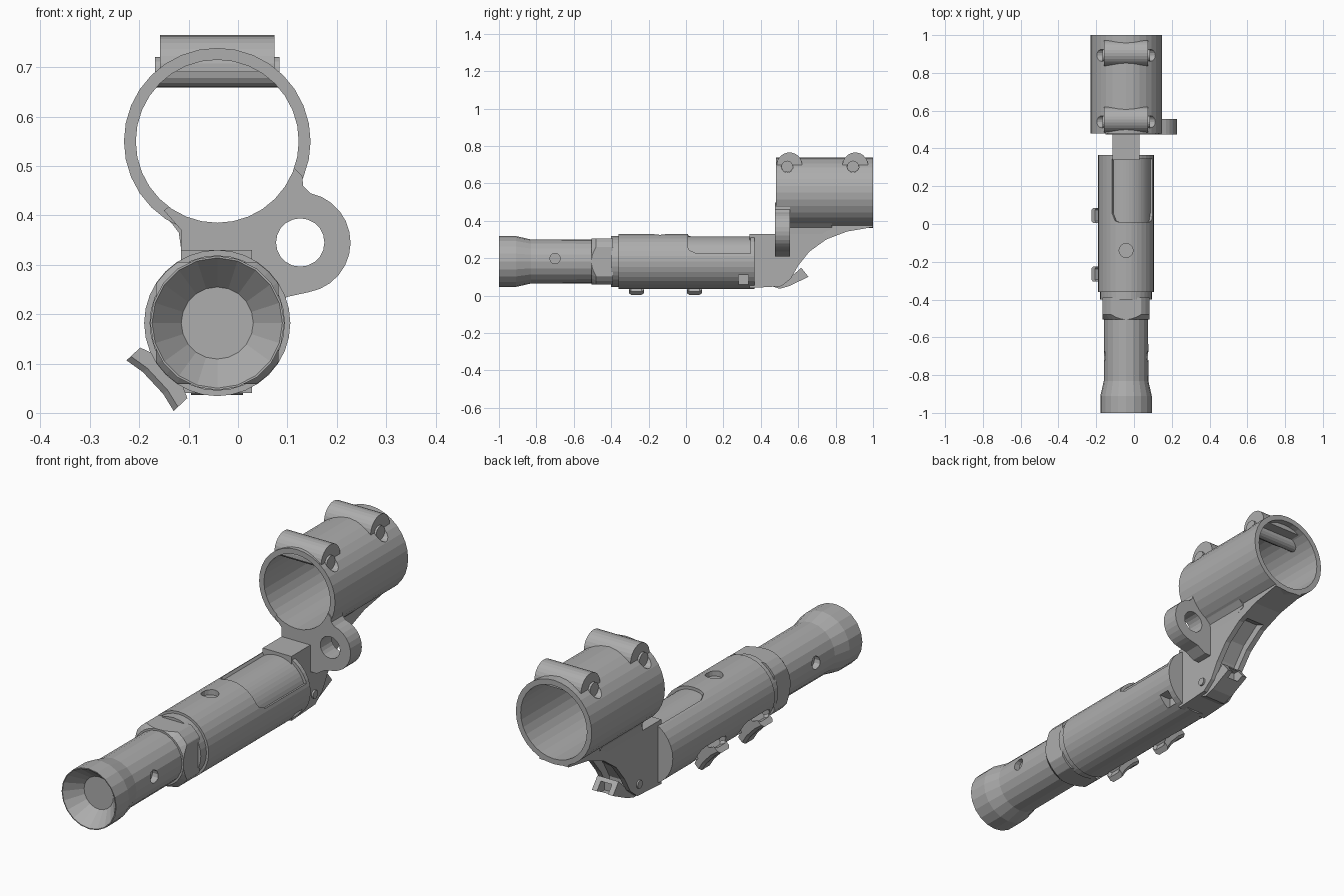
import bpy, bmesh
from math import sin, cos, pi, radians, sqrt

if "Cube" in bpy.data.objects:
    bpy.data.objects.remove(bpy.data.objects["Cube"], do_unlink=True)

metal = bpy.data.materials.new("grey_metal")
metal.use_nodes = True
GREY = (0.42, 0.42, 0.42, 1)
metal.diffuse_color = GREY
next(n for n in metal.node_tree.nodes if n.type == 'BSDF_PRINCIPLED').inputs["Base Color"].default_value = GREY

CX, TUBE_Z, RING_Z = -0.042, 0.182, 0.55


def finish(name, bm):
    bmesh.ops.recalc_face_normals(bm, faces=bm.faces)
    mesh = bpy.data.meshes.new(name)
    bm.to_mesh(mesh)
    bm.free()
    mesh.materials.append(metal)
    obj = bpy.data.objects.new(name, mesh)
    bpy.context.collection.objects.link(obj)
    return obj


def loft(name, loops):
    """Skin a list of equal closed loops and cap both ends."""
    bm = bmesh.new()
    rows = [[bm.verts.new(p) for p in loop] for loop in loops]
    n = len(rows[0])
    for a, b in zip(rows, rows[1:]):
        for i in range(n):
            j = (i + 1) % n
            bm.faces.new((a[i], a[j], b[j], b[i]))
    bm.faces.new(rows[0])
    bm.faces.new(rows[-1])
    return finish(name, bm)


def prism(name, pts, axis, a, b):
    """Extrude an outline: axis x takes (y, z), y takes (x, z), z takes (x, y)."""
    place = {'x': lambda p, t: (t, p[0], p[1]),
             'y': lambda p, t: (p[0], t, p[1]),
             'z': lambda p, t: (p[0], p[1], t)}[axis]
    return loft(name, [[place(p, t) for p in pts] for t in (a, b)])


def arc(cx, cy, r, a0, a1, n):
    return [(cx + r * cos(radians(a0 + (a1 - a0) * i / n)),
             cy + r * sin(radians(a0 + (a1 - a0) * i / n))) for i in range(n + 1)]


def disc(cx, cy, r, n):
    return arc(cx, cy, r, 0, 360, n)[:-1]


def rect(x0, y0, x1, y1):
    return [(x0, y0), (x1, y0), (x1, y1), (x0, y1)]


def lathe(name, profile, n):
    """Turn (radius, y) pairs around the lower tube axis."""
    return loft(name, [[(x, y, z) for x, z in disc(CX, TUBE_Z, r, n)] for r, y in profile])


def boolean(obj, cutter, op='DIFFERENCE', keep=False):
    mod = obj.modifiers.new("cut", 'BOOLEAN')
    mod.object, mod.operation, mod.solver = cutter, op, 'EXACT'
    bpy.context.view_layer.objects.active = obj
    bpy.ops.object.modifier_apply(modifier=mod.name)
    if not keep:
        bpy.data.objects.remove(cutter, do_unlink=True)


def wrapped_slot(a0, a1, y0, y1, corner, r0, r1, round_far):
    """Rounded recess cutter wrapped around the tube."""
    loops, steps = [], 14
    for i in range(steps + 1):
        t = i / steps
        arc_pos = min(t, 1 - t) * radians(a1 - a0) * r1
        d = max(0, corner - arc_pos)
        dip = corner - sqrt(max(0, corner * corner - d * d))
        ya, yb = y0 + dip, y1 - (dip if round_far else 0)
        if yb - ya < 0.004:
            yb = ya + 0.004
        a = radians(a0 + (a1 - a0) * t)
        loops.append([(CX + r * cos(a), y, TUBE_Z + r * sin(a))
                      for r, y in ((r0, ya), (r1, ya), (r1, yb), (r0, yb))])
    return loft("slot_cutter", loops)


# Flared nozzle with a shallow funnel and cross holes
nozzle = lathe("nozzle", [(0.073, -0.93), (0.132, -1), (0.136, -1), (0.136, -0.91),
                          (0.118, -0.83), (0.117, -0.48)], 20)
for a, b in ((-0.3, -0.13), (0.045, 0.3)):
    boolean(nozzle, prism("hole_cutter", disc(-0.7, 0.198, 0.028, 12), 'x', a, b))

# Collar with four wrench flats
flats = lathe("wrench_flats", [(0.125, -0.505), (0.147, -0.48), (0.147, -0.39)], 32)
h = 0.124
boolean(flats, prism("flat_cutter", rect(CX - h, TUBE_Z - h, CX + h, TUBE_Z + h), 'y', -0.6, -0.3),
        'INTERSECT')
lathe("collar", [(0.137, -0.4), (0.137, -0.35)], 32)

# Main barrel with wrapped window, top hole and latch slots
barrel = lathe("barrel", [(0.148, -0.36), (0.148, 0.365)], 32)
boolean(barrel, wrapped_slot(17, 120, 0.01, 0.345, 0.045, 0.134, 0.17, False))
boolean(barrel, prism("hole_cutter", disc(CX, -0.14, 0.037, 16), 'z', 0.305, 0.4))
boolean(barrel, prism("notch_cutter", rect(0.28, 0.06, 0.335, 0.11), 'x', 0.03, 0.2))
for y in (0.045, -0.265):
    boolean(barrel, wrapped_slot(196, 238, y - 0.08, y + 0.12, 0.035, 0.125, 0.17, True))

# Two slide buttons in the latch slots
a = radians(223)
for name, y in (("front_button", -0.265), ("rear_button", 0.045)):
    half = [(0.045, 0.12), (0.045, 0.15), (0.07, 0.16), (0.07, 0.186), (0.03, 0.178)]
    outline = half + [(-t, r) for t, r in reversed(half)]
    loops = []
    for dy, trim in ((-0.04, 0.012), (-0.028, 0), (0.028, 0), (0.04, 0.012)):
        loops.append([(CX + (r - trim) * cos(a) - t * sin(a), y + dy,
                       TUBE_Z + (r - trim) * sin(a) + t * cos(a)) for t, r in outline])
    loft(name, loops)

# Upper clamp ring
bore = prism("bore_cutter", disc(CX, RING_Z, 0.165, 32), 'y', 0.3, 1.2)
ring = prism("clamp_ring", disc(CX, RING_Z, 0.189, 32), 'y', 0.48, 1)
boolean(ring, bore, keep=True)

# Curved bracket with a hollow underside
under = [(0.51, 0.05), (0.56, 0.09), (0.6, 0.16), (0.66, 0.235), (0.75, 0.3), (0.86, 0.342), (1, 0.366)]
bracket = prism("bracket", [(0.34, 0.33), (0.34, 0.04)] + under + [(1, 0.42), (0.48, 0.42), (0.48, 0.33)],
                'x', -0.115, 0.028)
pocket = [(y - 0.02, z + 0.03) for y, z in under[1:5]] + [(0.8, 0.3), (0.8, 0), (0.54, 0)]
boolean(bracket, prism("pocket_cutter", pocket, 'x', -0.09, 0.003))
boolean(bracket, bore, keep=True)

# Fillets between bracket and ring
fillet = prism("ring_fillet", [(-0.115, 0.33), (-0.12, 0.365), (-0.135, 0.385), (-0.175, 0.42),
                               (0.09, 0.42), (0.05, 0.385), (0.03, 0.365), (0.028, 0.33)], 'y', 0.485, 0.78)
boolean(fillet, prism("fillet_trim", [(y, z + 0.045) for y, z in under[1:6]] + [(0.9, 0), (0.5, 0)],
                      'x', -0.3, 0.3))
boolean(fillet, bore, keep=True)

# Side lug with eyelet
plate = [(-0.115, 0.21), (-0.115, 0.37), (-0.15, 0.41), (-0.1, 0.45), (0.06, 0.45), (0.11, 0.5),
         (0.13, 0.48), (0.132, 0.46)] + arc(0.126, 0.345, 0.102, 78, -80, 12) + [(0.1, 0.235), (0.06, 0.21)]
lug = prism("side_lug", plate, 'y', 0.475, 0.555)
boolean(lug, prism("eyelet_cutter", disc(0.126, 0.345, 0.049, 20), 'y', 0.4, 0.7))
boolean(lug, bore)

# Hinge pin and release lever
prism("hinge_pin", disc(0.5, 0.1, 0.018, 12), 'x', -0.122, 0.036)
lever = prism("release_lever", [(0.46, 0.05), (0.5, 0.036), (0.55, 0.05), (0.655, 0.1),
                                (0.615, 0.15), (0.59, 0.125), (0.56, 0.1), (0.5, 0.1)], 'x', -0.095, 0.01)
boolean(lever, prism("lever_cutter", rect(0.6, 0.085, 0.7, 0.135), 'x', -0.07, -0.015))

# Two saddle bars with cross pins seated in the ring
for name, y in (("front", 0.553), ("rear", 0.905)):
    boolean(ring, prism("notch_cutter", disc(y - 0.012, 0.69, 0.032, 16), 'x', -0.4, 0.4))
    prism(name + "_saddle", arc(y, 0.697, 0.068, -5, 185, 14), 'x', -0.158, 0.074)
    prism(name + "_cross_pin", disc(y - 0.012, 0.69, 0.031, 16), 'x', -0.168, 0.084)
